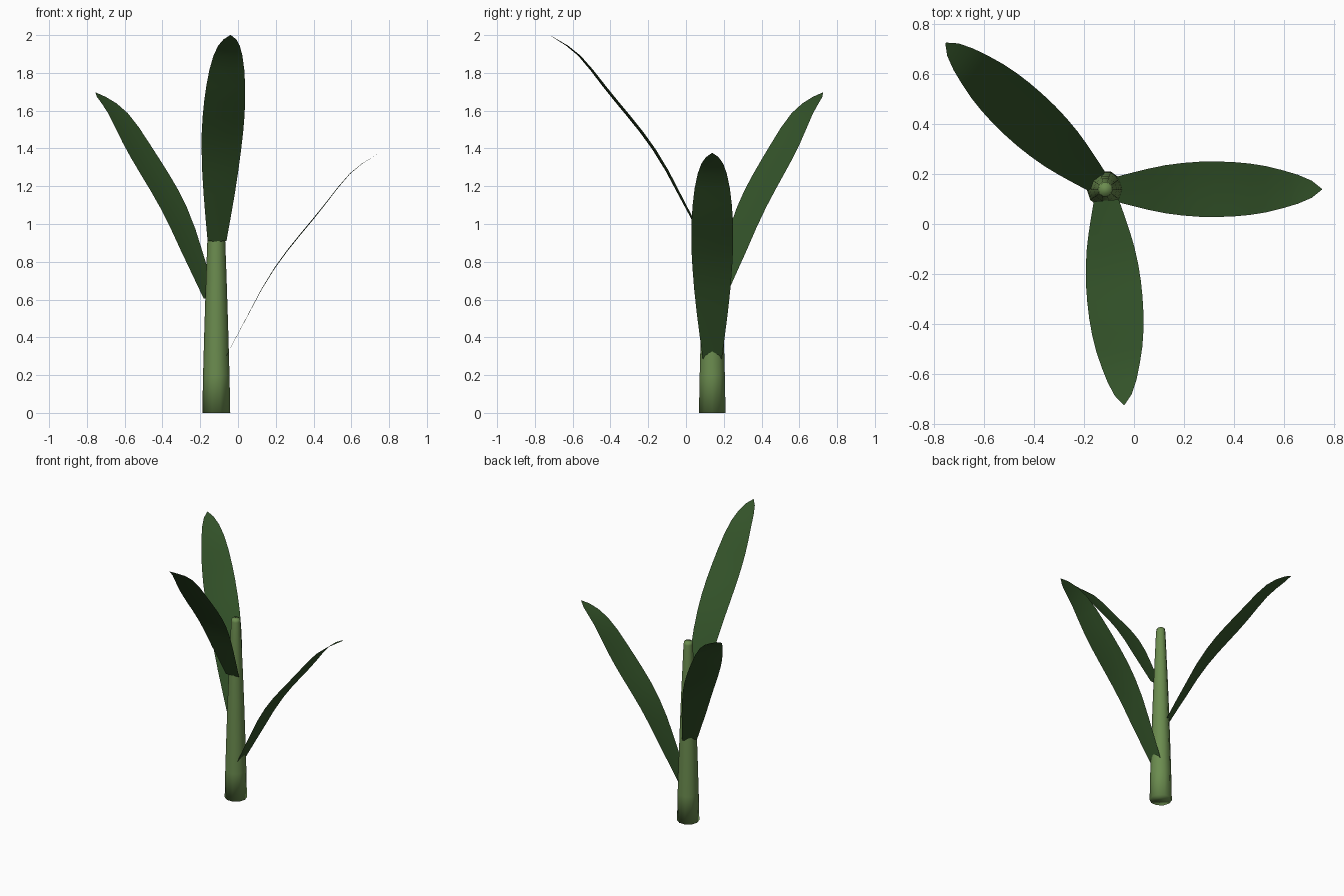
import bpy, math

if "Cube" in bpy.data.objects:
    bpy.data.objects.remove(bpy.data.objects["Cube"])

CX, CY = -0.115, 0.139  # stalk axis


def material(name, rgb):
    m = bpy.data.materials.new(name)
    m.diffuse_color = (*rgb, 1)
    m.use_nodes = True
    m.node_tree.nodes["Principled BSDF"].inputs["Base Color"].default_value = m.diffuse_color
    return m


stalk_green = material("stalk_green", (0.147, 0.262, 0.078))
leaf_green = material("leaf_green", (0.033, 0.085, 0.022))


def make(name, verts, faces, mat):
    me = bpy.data.meshes.new(name)
    me.from_pydata(verts, [], faces)
    me.materials.append(mat)
    me.shade_smooth()
    ob = bpy.data.objects.new(name, me)
    bpy.context.collection.objects.link(ob)
    return ob


# Stalk: tapered ten-sided column with closed ends
N = 10
profile = [(0, 0.074), (0.2, 0.070), (0.45, 0.063), (0.7, 0.055),
           (0.92, 0.047), (1.1, 0.039), (1.29, 0.031), (1.31, 0.027)]
verts = [(CX + r * math.cos(math.tau * i / N), CY + r * math.sin(math.tau * i / N), z)
         for z, r in profile for i in range(N)]
faces = [(k * N + i, k * N + (i + 1) % N, (k + 1) * N + (i + 1) % N, (k + 1) * N + i)
         for k in range(len(profile) - 1) for i in range(N)]
faces.append(tuple(reversed(range(N))))
faces.append(tuple(range(len(verts) - N, len(verts))))
make("stalk", verts, faces, stalk_green)

# Leaf stations: distance from axis, height, half width
stations = [(0.045, 0.285, 0.050), (0.11, 0.41, 0.067), (0.176, 0.534, 0.083),
            (0.24, 0.655, 0.096), (0.309, 0.767, 0.105), (0.375, 0.858, 0.110),
            (0.441, 0.94, 0.111), (0.51, 1.023, 0.109), (0.576, 1.105, 0.103),
            (0.64, 1.188, 0.093), (0.706, 1.265, 0.077), (0.77, 1.318, 0.058),
            (0.826, 1.353, 0.034), (0.866, 1.376, 0.002)]
ACROSS = (-1, -0.5, 0, 0.5, 1)


def leaf(name, angle, lift):
    c, s = math.cos(angle), math.sin(angle)
    vs = []
    for r, z, w in stations:
        for t in ACROSS:
            cup = 0.6 * w * w * (t * t - 0.5)  # slight cupping
            vs.append((CX + r * c - t * w * s, CY + r * s + t * w * c, z + lift + cup))
    n = len(ACROSS)
    fs = [(k * n + i, (k + 1) * n + i, (k + 1) * n + i + 1, k * n + i + 1)
          for k in range(len(stations) - 1) for i in range(n - 1)]
    make(name, vs, fs, leaf_green)


# Three identical leaves spiralling up the stalk
for name, k, lift in (("lower_leaf", 0, 0), ("middle_leaf", 1, 0.32), ("upper_leaf", 2, 0.624)):
    leaf(name, math.radians(137.5 * k), lift)
